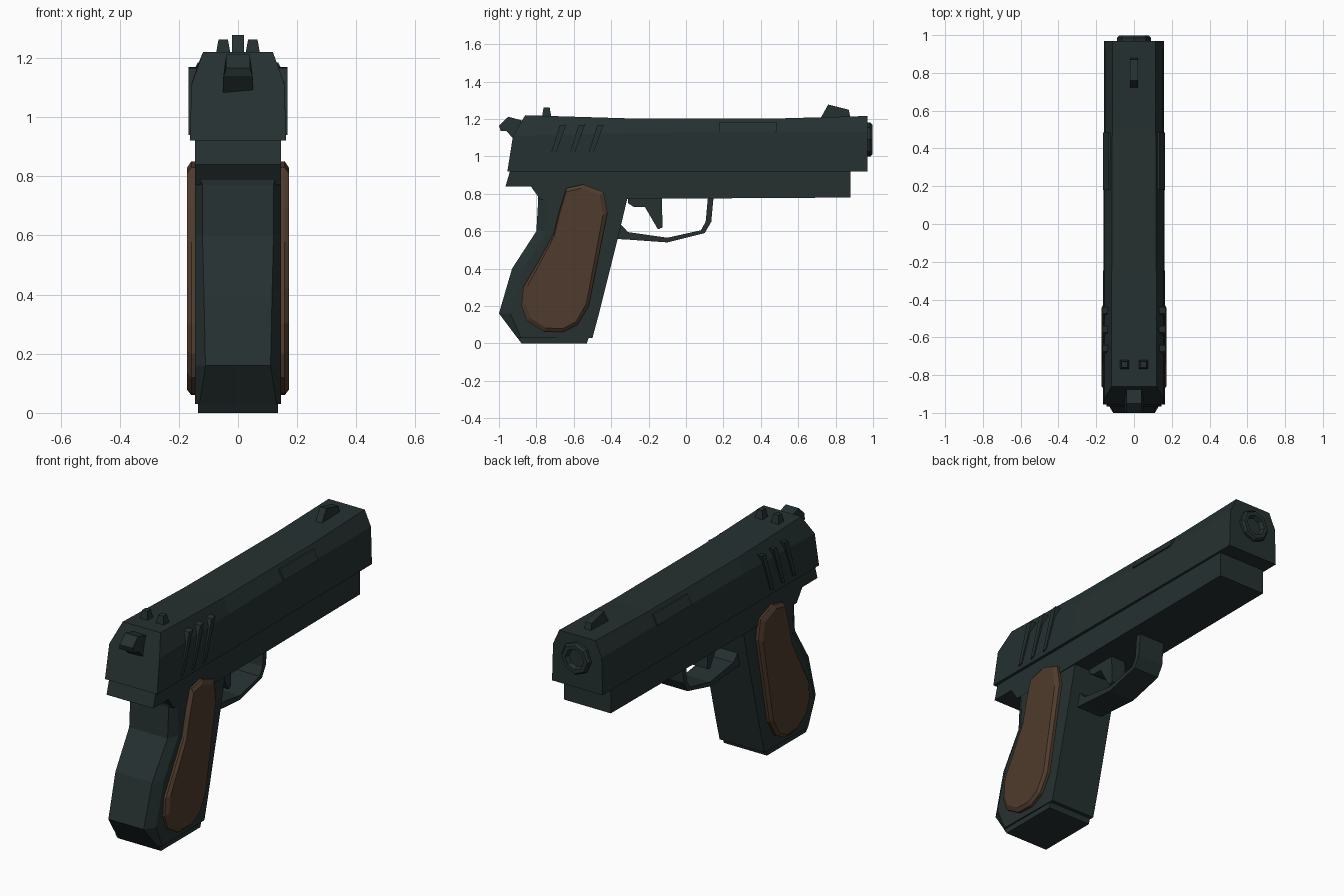
import bpy, bmesh, math

cube = bpy.data.objects.get("Cube")
if cube:
    bpy.data.objects.remove(cube)


def material(name, rgb):
    m = bpy.data.materials.new(name)
    m.use_nodes = True
    color = (*rgb, 1)
    m.diffuse_color = color
    bsdf = m.node_tree.nodes["Principled BSDF"]
    bsdf.inputs["Base Color"].default_value = color
    bsdf.inputs["Roughness"].default_value = 0.8
    return m


steel = material("dark gunmetal", (0.019, 0.03, 0.03))
wood = material("brown wood", (0.078, 0.044, 0.026))


def finish(name, bm, mat):
    bmesh.ops.recalc_face_normals(bm, faces=bm.faces)
    me = bpy.data.meshes.new(name)
    bm.to_mesh(me)
    bm.free()
    me.materials.append(mat)
    ob = bpy.data.objects.new(name, me)
    bpy.context.scene.collection.objects.link(ob)
    return ob


def loft(name, rings, mat=steel):
    """Skin a list of equal rings and cap both ends."""
    bm = bmesh.new()
    rows = [[bm.verts.new(p) for p in ring] for ring in rings]
    n = len(rows[0])
    for a, b in zip(rows, rows[1:]):
        for i in range(n):
            j = (i + 1) % n
            bm.faces.new((a[i], a[j], b[j], b[i]))
    bm.faces.new(rows[0])
    bm.faces.new(rows[-1])
    return finish(name, bm, mat)


def plate(name, outline, x0, x1, mat=steel):
    """Extrude a (y, z) outline from x0 to x1."""
    return loft(name, [[(x, y, z) for y, z in outline] for x in (x0, x1)], mat)


# Slide: chamfered top, sloped rear
def slide_ring(y_low, y_mid, y_top, z_mid, z_top, w):
    half = [(w, y_low, 0.92), (w - 0.006, y_mid, z_mid), (w - 0.045, y_top, z_top)]
    return half + [(-x, y, z) for x, y, z in reversed(half)]


loft("slide", [
    slide_ring(-0.955, -0.925, -0.86, 1.11, 1.22, 0.163),
    slide_ring(-0.3, -0.3, -0.3, 1.125, 1.203, 0.163),
    slide_ring(0.5, 0.5, 0.5, 1.13, 1.203, 0.16),
    slide_ring(0.97, 0.97, 0.97, 1.13, 1.216, 0.158),
])

# Frame under the slide, with rear tang
plate("frame", [(-0.965, 0.84), (-0.94, 0.925), (0.88, 0.925), (0.88, 0.78),
                (-0.78, 0.77), (-0.83, 0.84)], -0.146, 0.146)


# Grip: rear edges chamfered, front square
def grip_ring(z, back, front, w_back, chamfer):
    half = [(w_back, back, z), (0.146, back + chamfer, z), (0.14, front, z)]
    return half + [(-x, y, zz) for x, y, zz in reversed(half)]


loft("grip", [
    grip_ring(0.85, -0.80, -0.31, 0.14, 0.02),
    grip_ring(0.77, -0.79, -0.315, 0.12, 0.04),
    grip_ring(0.60, -0.80, -0.355, 0.12, 0.06),
    grip_ring(0.40, -0.93, -0.405, 0.115, 0.06),
    grip_ring(0.16, -1.0, -0.465, 0.11, 0.06),
    grip_ring(0.03, -0.902, -0.5, 0.13, 0.02),
])
plate("magazine_base", [(-0.902, 0.032), (-0.88, 0), (-0.53, 0), (-0.52, 0.032)],
      -0.135, 0.135)

# Wooden grip panels with a bevelled outer rim
panel = [(-0.64, 0.83), (-0.55, 0.85), (-0.44, 0.81), (-0.42, 0.70), (-0.47, 0.45),
         (-0.52, 0.20), (-0.58, 0.10), (-0.66, 0.06), (-0.76, 0.065), (-0.85, 0.12),
         (-0.88, 0.20), (-0.87, 0.30), (-0.80, 0.42), (-0.71, 0.58), (-0.68, 0.70)]
cy = sum(p[0] for p in panel) / len(panel)
cz = sum(p[1] for p in panel) / len(panel)
for side, label in ((1, "left"), (-1, "right")):
    loft(label + "_grip_panel", [
        [(side * x, cy + (y - cy) * s, cz + (z - cz) * t) for y, z in panel]
        for x, s, t in ((0.135, 1, 1), (0.158, 1, 1), (0.172, 0.9, 0.95))], wood)

    # Slanted ridges at the rear of the slide
    for i in range(3):
        y = -0.745 + i * 0.1
        plate(f"{label}_ridge_{i + 1}",
              [(y, 0.94), (y + 0.025, 0.95), (y + 0.105, 1.17), (y + 0.07, 1.165)],
              side * 0.12, side * 0.168)

    # Raised ejection port plates
    loft(label + "_port_plate", [
        [(side * x, y, z) for x, z in ((0.13, 1.13), (0.163, 1.13), (0.136, 1.184), (0.11, 1.184))]
        for y in (0.18, 0.485)])

    # Rear sight posts, tapered upward
    loft(label + "_rear_sight", [
        [(side * (0.05 + dx * s), -0.745 + dy * s, z)
         for dx, dy in ((-1, -1), (1, -1), (1, 1), (-1, 1))]
        for z, s in ((1.2, 0.027), (1.262, 0.016))])

plate("front_sight", [(0.72, 1.205), (0.76, 1.277), (0.87, 1.25), (0.88, 1.205)], -0.02, 0.02)

# Hammer, wider at its lower edge
hammer = [(-0.87, 1.19), (-0.95, 1.212), (-1.0, 1.165), (-0.99, 1.135), (-0.96, 1.135), (-0.91, 1.08)]
loft("hammer", [[(s * (0.04 if z > 1.15 else 0.05), y, z) for y, z in hammer] for s in (-1, 1)])

# Trigger and its guard
plate("trigger", [(-0.31, 0.79), (-0.31, 0.75), (-0.28, 0.73), (-0.22, 0.73),
                  (-0.15, 0.61), (-0.125, 0.62), (-0.13, 0.79)], -0.045, 0.045)
outer = [(-0.40, 0.56), (-0.31, 0.555), (-0.10, 0.54), (0.10, 0.59), (0.135, 0.65), (0.148, 0.79)]
inner = [(-0.38, 0.67), (-0.31, 0.595), (-0.10, 0.565), (0.08, 0.605), (0.105, 0.65), (0.118, 0.79)]
loft("trigger_guard", [
    [(-0.08, *o), (0.08, *o), (0.08, *i), (-0.08, *i)] for o, i in zip(outer, inner)])


# Muzzle ring with a recessed bore
def octagon(r, y):
    return [(r * math.cos(a * math.pi / 4), y, 1.09 + r * math.sin(a * math.pi / 4))
            for a in range(8)]


loft("muzzle", [octagon(r, y) for r, y in
                ((0.09, 0.95), (0.09, 0.985), (0.08, 0.997), (0.058, 0.997), (0.05, 0.972))])
